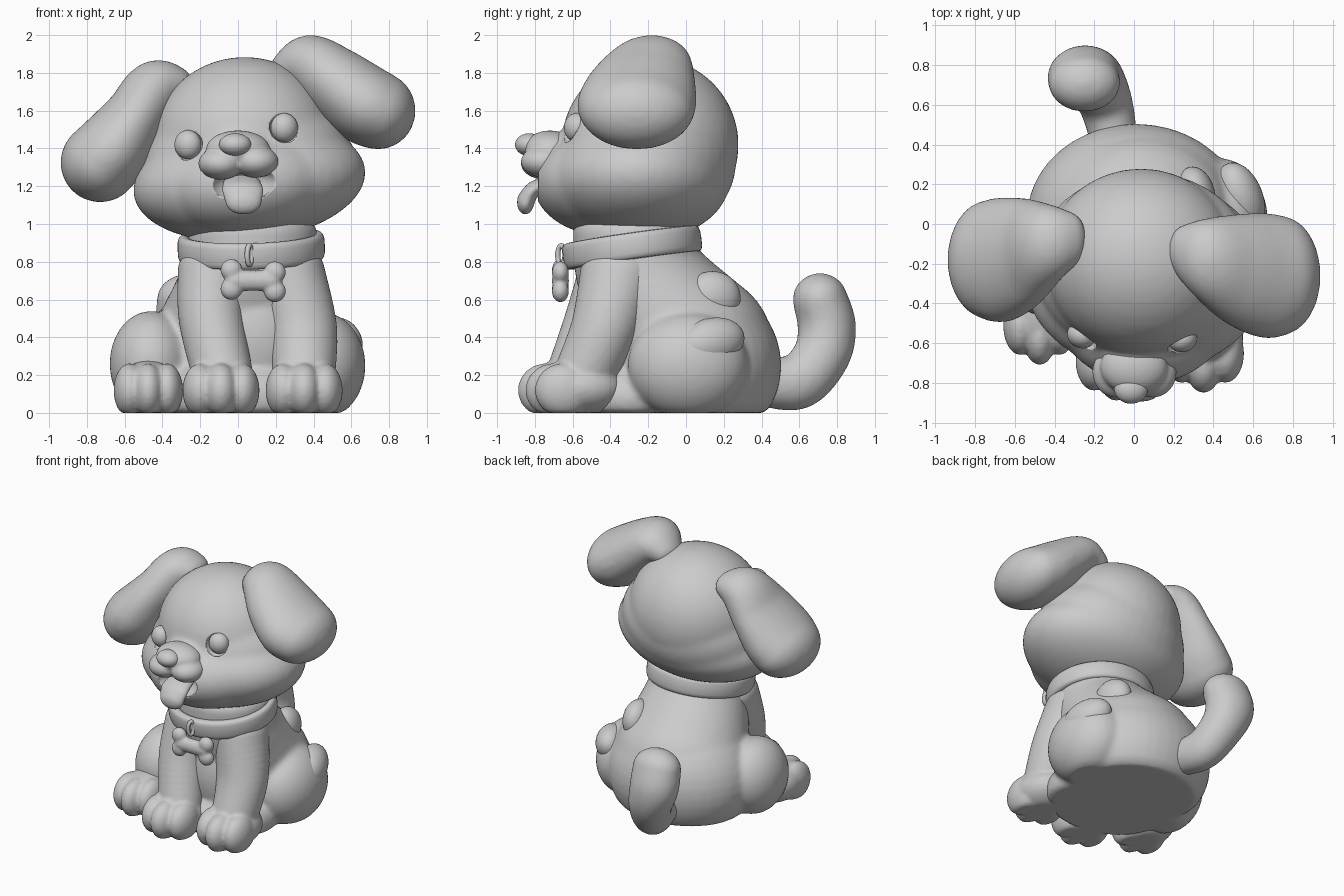
import bpy, bmesh, math
from mathutils import Vector, Matrix, Euler

cube = bpy.data.objects.get("Cube")
if cube:
    bpy.data.objects.remove(cube)

clay = bpy.data.materials.new("soft_grey")
clay.use_nodes = True
clay.diffuse_color = (0.6, 0.6, 0.6, 1)
clay.node_tree.nodes["Principled BSDF"].inputs["Base Color"].default_value = (0.6, 0.6, 0.6, 1)


def finish(bm, name, voxel=0, smooth=0):
    """Turn a bmesh into a smooth object, optionally fused into one skin."""
    for v in bm.verts:
        v.co.z = max(v.co.z, 0)
    for f in bm.faces:
        f.smooth = True
    mesh = bpy.data.meshes.new(name)
    bm.to_mesh(mesh)
    bm.free()
    mesh.materials.append(clay)
    ob = bpy.data.objects.new(name, mesh)
    bpy.context.collection.objects.link(ob)
    if voxel:
        fuse = ob.modifiers.new("fuse", 'REMESH')
        fuse.mode = 'VOXEL'
        fuse.voxel_size = voxel
        fuse.use_smooth_shade = True
        soft = ob.modifiers.new("soften", 'SMOOTH')
        soft.factor = 0.5
        soft.iterations = smooth
    return ob


def ball(bm, c, r, tilt=(0, 0, 0), seg=40):
    turn = Euler([math.radians(a) for a in tilt]).to_matrix().to_4x4()
    m = Matrix.Translation(c) @ turn @ Matrix.Diagonal((*r, 1))
    bmesh.ops.create_uvsphere(bm, u_segments=seg, v_segments=seg // 2, radius=1, matrix=m)


def chain(bm, stops, steps=8):
    """Row of balls following a smooth curve through (centre, radii) stops."""
    pts = [(Vector(c), Vector(r)) for c, r in stops]
    pts = [pts[0]] + pts + [pts[-1]]

    def curve(k, i, t):
        a, b, c, d = (p[k] for p in pts[i:i + 4])
        return 0.5 * (2 * b + (c - a) * t + (2 * a - 5 * b + 4 * c - d) * t * t
                      + (3 * b - a - 3 * c + d) * t ** 3)

    for i in range(len(stops) - 1):
        for s in range(steps + 1):
            ball(bm, curve(0, i, s / steps), curve(1, i, s / steps))


def blob(name, c, r, tilt=(0, 0, 0)):
    bm = bmesh.new()
    ball(bm, c, r, tilt)
    return finish(bm, name)


def ring(name, c, rx, ry, half_w, half_h, tilt, power=1.0, seg=64, sides=16):
    """Elliptical band with a rounded cross-section."""
    bm = bmesh.new()
    m = Matrix.Translation(c) @ Euler([math.radians(a) for a in tilt]).to_matrix().to_4x4()
    soft = lambda v: math.copysign(abs(v) ** power, v)
    rows = []
    for i in range(seg):
        a = math.tau * i / seg
        row = []
        for j in range(sides):
            b = math.tau * j / sides
            w, h = half_w * soft(math.cos(b)), half_h * soft(math.sin(b))
            row.append(bm.verts.new(m @ Vector(((rx + w) * math.cos(a), (ry + w) * math.sin(a), h))))
        rows.append(row)
    for i in range(seg):
        p, q = rows[i], rows[(i + 1) % seg]
        for j in range(sides):
            k = (j + 1) % sides
            bm.faces.new((p[j], q[j], q[k], p[k]))
    return finish(bm, name)


# Body: wide seat, sloping back and chest, narrow neck, hind thighs fused in
bm = bmesh.new()
ball(bm, (0.01, 0.03, 0.25), (0.55, 0.475, 0.46))
chain(bm, [((0.03, 0.01, 0.36), (0.49, 0.45, 0.4)), ((0.07, -0.23, 0.72), (0.37, 0.35, 0.27)),
           ((0.08, -0.28, 0.95), (0.34, 0.32, 0.15))])
ball(bm, (0.1, -0.28, 0.4), (0.3, 0.28, 0.4))
ball(bm, (0.03, -0.28, 0.08), (0.46, 0.35, 0.24))
ball(bm, (0.44, 0.01, 0.25), (0.235, 0.32, 0.285))
ball(bm, (-0.46, -0.18, 0.26), (0.22, 0.28, 0.28))
finish(bm, "body", 0.018, 8)


def paw(name, x, y, leg=None, w=0.2):
    """Rounded foot with three toes, and an optional leg above."""
    bm = bmesh.new()
    ball(bm, (x, y + 0.07, 0.13), (w, 0.24, 0.145))
    for k in (-1, 0, 1):
        ball(bm, (x + k * w * 0.55, y - 0.06 + 0.05 * abs(k), 0.12), (w * 0.47, 0.15, 0.142))
    if leg:
        chain(bm, leg)
    finish(bm, name, 0.013, 4)


paw("right_hind_paw", -0.475, -0.5, w=0.18)
paw("right_front_leg", -0.09, -0.68,
    [((-0.08, -0.58, 0.2), (0.16, 0.16, 0.16)), ((-0.14, -0.46, 0.5), (0.175, 0.18, 0.17)),
     ((-0.13, -0.36, 0.75), (0.19, 0.21, 0.15))])
paw("left_front_leg", 0.35, -0.64,
    [((0.35, -0.54, 0.2), (0.165, 0.16, 0.16)), ((0.34, -0.43, 0.45), (0.185, 0.18, 0.17)),
     ((0.27, -0.35, 0.75), (0.19, 0.21, 0.15))])

# Raised coat spots on back and thigh
blob("back_spot", (0.31, 0.14, 0.61), (0.1, 0.15, 0.14), (0, 0, 10))
blob("thigh_spot", (0.535, 0.13, 0.37), (0.115, 0.19, 0.13), (15, 0, 20))

# Tail
bm = bmesh.new()
chain(bm, [((-0.1, 0.42, 0.16), (0.12, 0.12, 0.13)), ((-0.14, 0.6, 0.17), (0.135, 0.14, 0.15)),
           ((-0.2, 0.72, 0.31), (0.155, 0.15, 0.15)), ((-0.25, 0.745, 0.46), (0.18, 0.155, 0.15)),
           ((-0.25, 0.71, 0.6), (0.18, 0.145, 0.14))])
finish(bm, "tail", 0.018, 6)

# Head: round skull, wide tilted cheeks, muzzle
bm = bmesh.new()
ball(bm, (0.035, -0.19, 1.42), (0.49, 0.47, 0.465))
ball(bm, (0.05, -0.21, 1.32), (0.56, 0.475, 0.39), (0, -6, 0))
ball(bm, (0.06, -0.26, 1.225), (0.62, 0.49, 0.315), (0, -6, 0))
ball(bm, (0.05, -0.4, 1.215), (0.46, 0.41, 0.28), (0, -6, 0))
ball(bm, (0.05, -0.27, 1.1), (0.45, 0.4, 0.19), (0, -6, 0))
ball(bm, (0.01, -0.62, 1.36), (0.18, 0.18, 0.13))
head = finish(bm, "head", 0.018, 16)

# Cut the open mouth and eye sockets
bm = bmesh.new()
ball(bm, (0.03, -0.83, 1.215), (0.18, 0.15, 0.1), (0, -6, 0))
EYES = [("right", -0.265, -0.55, 1.42, -25), ("left", 0.245, -0.57, 1.51, 20)]
for side, x, y, z, turn in EYES:
    ball(bm, (x, y - 0.045, z), (0.08, 0.065, 0.085), (0, 0, turn))
cutter = finish(bm, "mouth_and_eye_cutter")
cutter.hide_render = True
cutter.hide_viewport = True
cut = head.modifiers.new("openings", 'BOOLEAN')
cut.operation = 'DIFFERENCE'
cut.object = cutter

# Eyes
for side, x, y, z, turn in EYES:
    blob(side + "_eye", (x, y - 0.01, z), (0.073, 0.065, 0.077), (0, 0, turn))

# Upper lips, nose and tongue
bm = bmesh.new()
for x, z in ((-0.09, 1.32), (0.095, 1.33)):
    ball(bm, (x, -0.745, z), (0.12, 0.13, 0.085))
ball(bm, (0, -0.72, 1.395), (0.17, 0.14, 0.1))
finish(bm, "upper_lips", 0.012, 4)
blob("nose", (-0.015, -0.83, 1.42), (0.085, 0.075, 0.06))
bm = bmesh.new()
chain(bm, [((0.02, -0.72, 1.22), (0.1, 0.05, 0.04)), ((0.025, -0.81, 1.18), (0.11, 0.04, 0.045)),
           ((0.03, -0.85, 1.115), (0.095, 0.045, 0.065))])
finish(bm, "tongue", 0.01, 4)

# Floppy ears, one lifted and one hanging
EARS = {
    "left_ear": [((0.27, -0.14, 1.82), (0.1, 0.14, 0.1)), ((0.38, -0.18, 1.845), (0.15, 0.21, 0.155)),
                 ((0.52, -0.23, 1.745), (0.19, 0.28, 0.19)), ((0.66, -0.26, 1.64), (0.21, 0.315, 0.21)),
                 ((0.74, -0.26, 1.6), (0.2, 0.3, 0.205))],
    "right_ear": [((-0.32, -0.08, 1.74), (0.08, 0.14, 0.09)), ((-0.44, -0.1, 1.71), (0.15, 0.2, 0.155)),
                  ((-0.55, -0.15, 1.55), (0.165, 0.28, 0.18)), ((-0.66, -0.18, 1.4), (0.205, 0.315, 0.2)),
                  ((-0.73, -0.18, 1.325), (0.21, 0.3, 0.21))],
}
for name, stops in EARS.items():
    bm = bmesh.new()
    chain(bm, stops)
    finish(bm, name, 0.018, 8)

# Collar with a hanging bone tag
ring("collar", (0.07, -0.285, 0.875), 0.355, 0.335, 0.035, 0.07, (8, -1.5, 0), 0.6)
ring("tag_ring", (0.06, -0.66, 0.835), 0.022, 0.05, 0.014, 0.014, (90, 0, 60), seg=32)
bm = bmesh.new()
tag = (0.08, -0.665, 0.7)
chain(bm, [((-0.02, *tag[1:]), (0.05, 0.045, 0.055)), ((0.18, *tag[1:]), (0.05, 0.045, 0.055))])
for sx in (-1, 1):
    for sz in (-1, 1):
        ball(bm, (tag[0] + sx * 0.115, tag[1], tag[2] + sz * 0.05 - sx * 0.006), (0.058, 0.045, 0.058))
finish(bm, "bone_tag", 0.01, 2)
